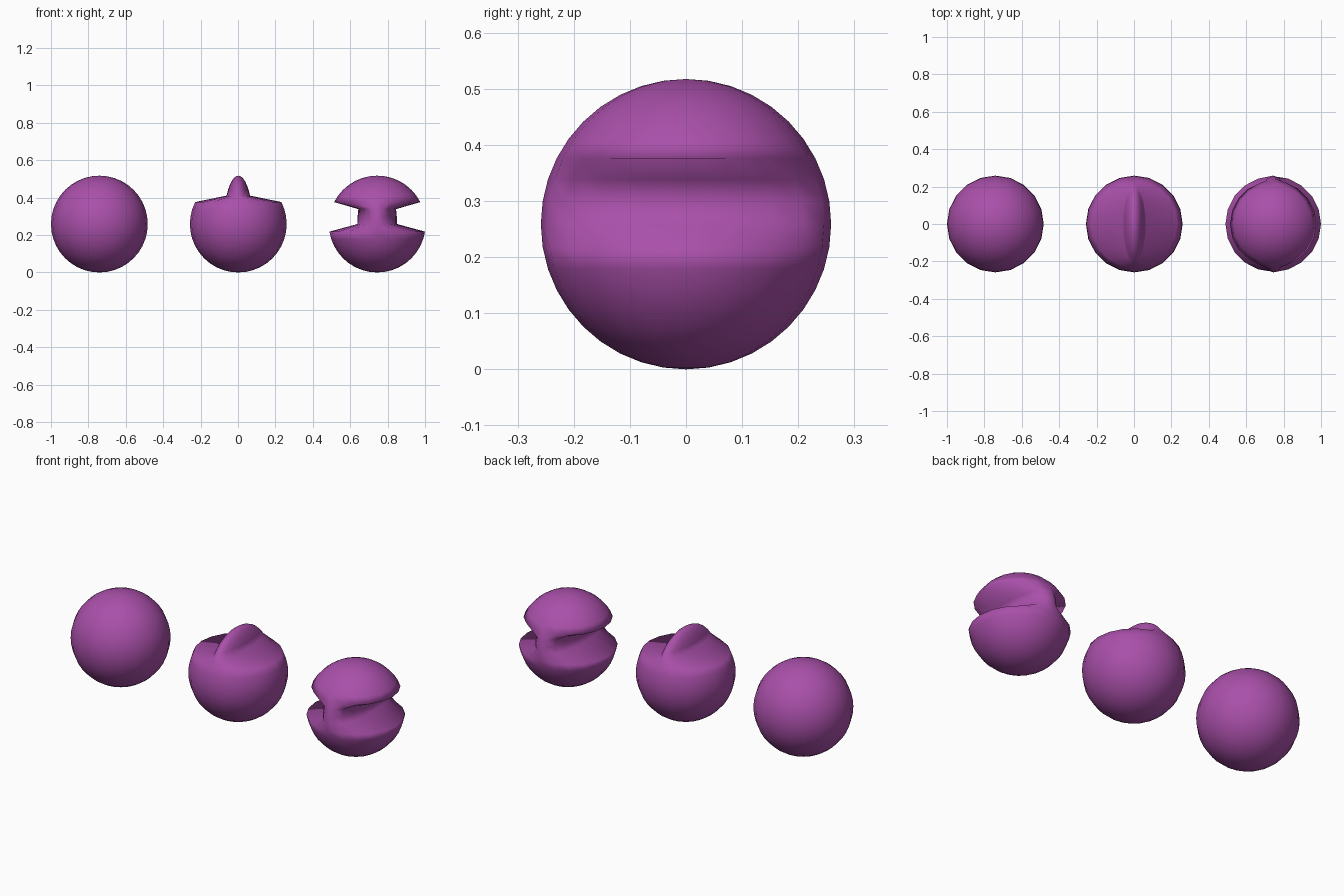
import bpy
import math

cube = bpy.data.objects.get("Cube")
if cube:
    bpy.data.objects.remove(cube, do_unlink=True)

RADIUS = 0.2587
SPACING = 0.7428
OFFSET = 0.0015

purple = bpy.data.materials.new("purple")
purple.use_nodes = True
purple.diffuse_color = (0.4, 0.08, 0.4, 1)
purple.node_tree.nodes["Principled BSDF"].inputs["Base Color"].default_value = (0.4, 0.08, 0.4, 1)


def pinched_ball(name, x, low=0, high=0, squeeze=1):
    """Ball whose rings between two latitudes (degrees) are narrowed in x."""
    bpy.ops.mesh.primitive_uv_sphere_add(
        segments=20, ring_count=20, radius=RADIUS, location=(x, 0, RADIUS))
    ball = bpy.context.object
    ball.name = name
    for vert in ball.data.vertices:
        latitude = math.degrees(math.asin(max(-1, min(1, vert.co.z / RADIUS))))
        if low < latitude < high:
            vert.co.x *= squeeze
    ball.data.materials.append(purple)
    bpy.ops.object.shade_smooth()
    return ball


# Plain ball, ball with a narrow fin on top, ball with a pinched waist
pinched_ball("plain_ball", OFFSET - SPACING)
pinched_ball("finned_ball", OFFSET, 32, 91, 0.3)
pinched_ball("waisted_ball", OFFSET + SPACING, -4, 22, 0.41)
